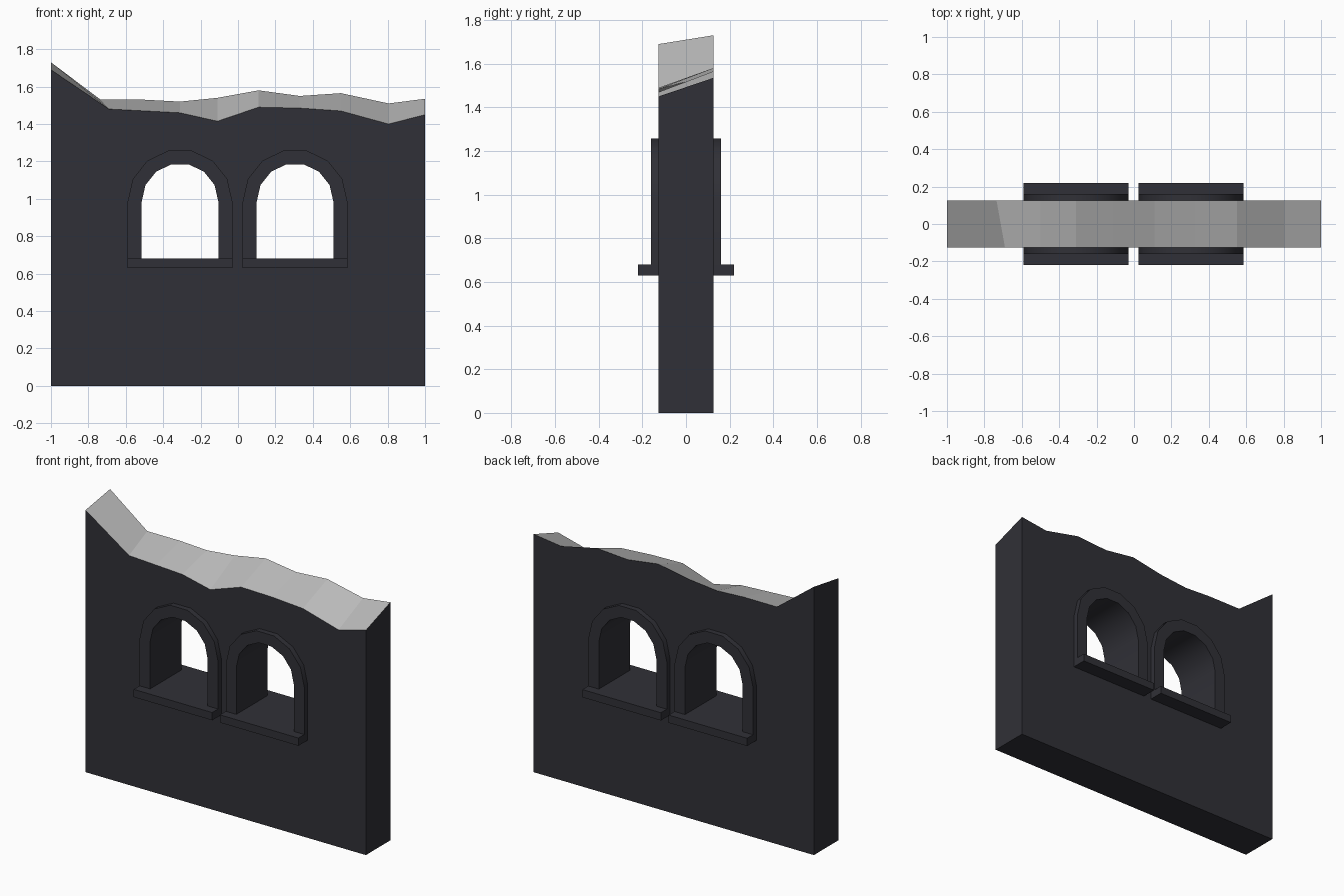
import bpy, bmesh
from math import sin, cos, pi, radians

if "Cube" in bpy.data.objects:
    bpy.data.objects.remove(bpy.data.objects["Cube"])

def material(name, rgb):
    m = bpy.data.materials.new(name)
    m.diffuse_color = (*rgb, 1)
    m.use_nodes = True
    m.node_tree.nodes["Principled BSDF"].inputs["Base Color"].default_value = m.diffuse_color
    return m

DARK = material("dark_stone", (0.03, 0.03, 0.038))
PALE = material("broken_stone", (0.5, 0.5, 0.5))

def add_object(name, bm, *mats):
    bmesh.ops.recalc_face_normals(bm, faces=bm.faces)
    me = bpy.data.meshes.new(name)
    bm.to_mesh(me)
    bm.free()
    ob = bpy.data.objects.new(name, me)
    bpy.context.collection.objects.link(ob)
    for m in mats:
        me.materials.append(m)
    return ob

def prism(name, front, back, y, *mats):
    """Closed solid between two (x, z) outlines at -y and +y."""
    bm = bmesh.new()
    f = [bm.verts.new((x, -y, z)) for x, z in front]
    b = [bm.verts.new((x, y, z)) for x, z in back]
    bm.faces.new(f)
    bm.faces.new(b[::-1])
    for i in range(len(f)):
        j = (i + 1) % len(f)
        bm.faces.new((f[j], f[i], b[i], b[j]))
    return add_object(name, bm, *mats)

SEGMENTS, SPRING, SILL_TOP = 7, 0.985, 0.68

def arch(cx, r, base):
    """Open path: up one jamb, over the arch and down the other."""
    arc = [(cx + r * cos(pi * i / SEGMENTS), SPRING + r * sin(pi * i / SEGMENTS))
           for i in range(SEGMENTS + 1)]
    return [(cx + r, base)] + arc + [(cx - r, base)]

def frame(name, cx, r_in, r_out, y):
    bm = bmesh.new()
    rings = []
    for r, yy in ((r_in, -y), (r_out, -y), (r_out, y), (r_in, y)):
        rings.append([bm.verts.new((x, yy, z)) for x, z in arch(cx, r, SILL_TOP)])
    for k in range(4):
        a, b = rings[k], rings[(k + 1) % 4]
        for i in range(len(a) - 1):
            bm.faces.new((a[i], a[i + 1], b[i + 1], b[i]))
    for i in (0, -1):
        bm.faces.new([r[i] for r in rings])
    ob = add_object(name, bm, DARK)
    bpy.ops.object.select_all(action='DESELECT')
    bpy.context.view_layer.objects.active = ob
    ob.select_set(True)
    bpy.ops.object.shade_smooth_by_angle(angle=radians(35))

# Wall with a ragged, sloping broken top
front_top = [(-1, 1.69), (-0.69, 1.48), (-0.5, 1.47), (-0.31, 1.46), (-0.11, 1.415),
             (0.11, 1.49), (0.33, 1.485), (0.55, 1.47), (0.805, 1.40), (1, 1.45)]
back_top = [(-1, 1.73), (-0.735, 1.53), (-0.5, 1.53), (-0.31, 1.52), (-0.11, 1.54),
            (0.11, 1.58), (0.33, 1.55), (0.55, 1.565), (0.805, 1.51), (1, 1.535)]
foot = [(1, 0), (-1, 0)]
wall = prism("wall", front_top + foot, back_top + foot, 0.125, DARK, PALE)
for p in wall.data.polygons:
    if p.normal.z > 0.5:
        p.material_index = 1

for side, cx in (("left", -0.31), ("right", 0.305)):
    # Opening, hidden beneath the frame and sill
    hole = arch(cx, 0.24, 0.655)
    cutter = prism(side + "_opening_cutter", hole, hole, 0.3, DARK)
    cutter.hide_render = True
    cut = wall.modifiers.new(side + "_opening", 'BOOLEAN')
    cut.object = cutter
    cut.solver = 'EXACT'
    bpy.context.view_layer.objects.active = wall
    bpy.ops.object.modifier_apply(modifier=cut.name)
    bpy.data.objects.remove(cutter)

    # Arched frame and projecting sill, running through the wall
    frame(side + "_window_frame", cx, 0.205, 0.28, 0.16)
    slab = [(cx - 0.28, 0.63), (cx + 0.28, 0.63), (cx + 0.28, SILL_TOP), (cx - 0.28, SILL_TOP)]
    prism(side + "_window_sill", slab, slab, 0.22, DARK)
